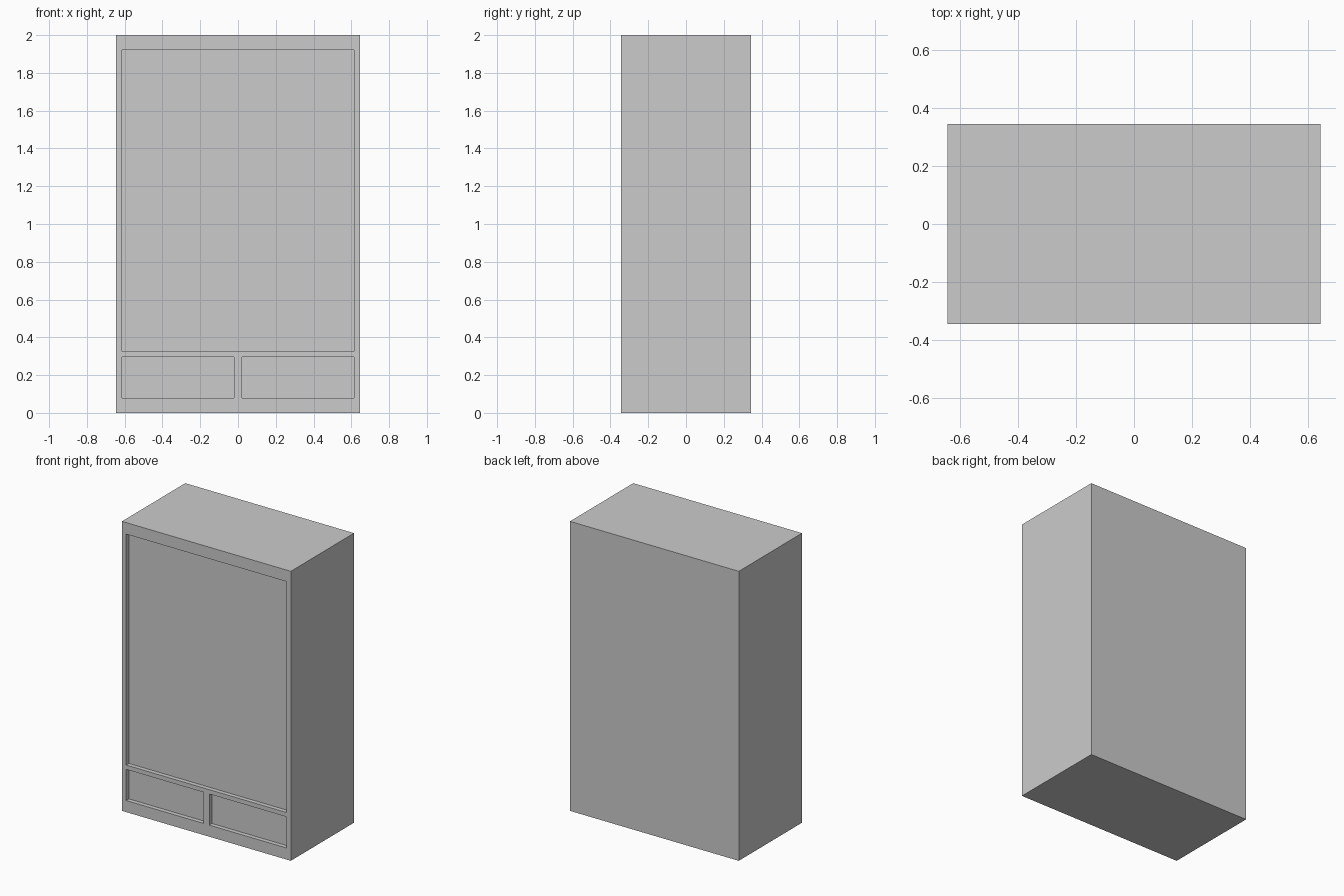
import bpy

if "Cube" in bpy.data.objects:
    bpy.data.objects.remove(bpy.data.objects["Cube"])

W, D, H = 1.29, 0.69, 2.0   # overall size
RECESS = 0.03               # depth of the front panels


def box(name, x0, x1, y0, y1, z0, z1):
    bpy.ops.mesh.primitive_cube_add(
        size=1, location=((x0 + x1) / 2, (y0 + y1) / 2, (z0 + z1) / 2))
    ob = bpy.context.object
    ob.name = name
    ob.scale = (x1 - x0, y1 - y0, z1 - z0)
    bpy.ops.object.transform_apply(location=True, rotation=False, scale=True)
    return ob


# Solid cabinet body
cabinet = box("cabinet_body", -W / 2, W / 2, -D / 2, D / 2, 0, H)

# Recessed door panel and the two drawer panels below it
panels = {
    "door_recess": (-0.613, 0.613, 0.325, 1.92),
    "left_drawer_recess": (-0.613, -0.022, 0.08, 0.295),
    "right_drawer_recess": (0.022, 0.613, 0.08, 0.295),
}
for name, (x0, x1, z0, z1) in panels.items():
    cutter = box(name, x0, x1, -D / 2 - 0.1, -D / 2 + RECESS, z0, z1)
    cutter.hide_render = True
    mod = cabinet.modifiers.new(name, 'BOOLEAN')
    mod.operation = 'DIFFERENCE'
    mod.solver = 'EXACT'
    mod.object = cutter
    bpy.context.view_layer.objects.active = cabinet
    bpy.ops.object.modifier_apply(modifier=mod.name)
    bpy.data.objects.remove(cutter, do_unlink=True)
